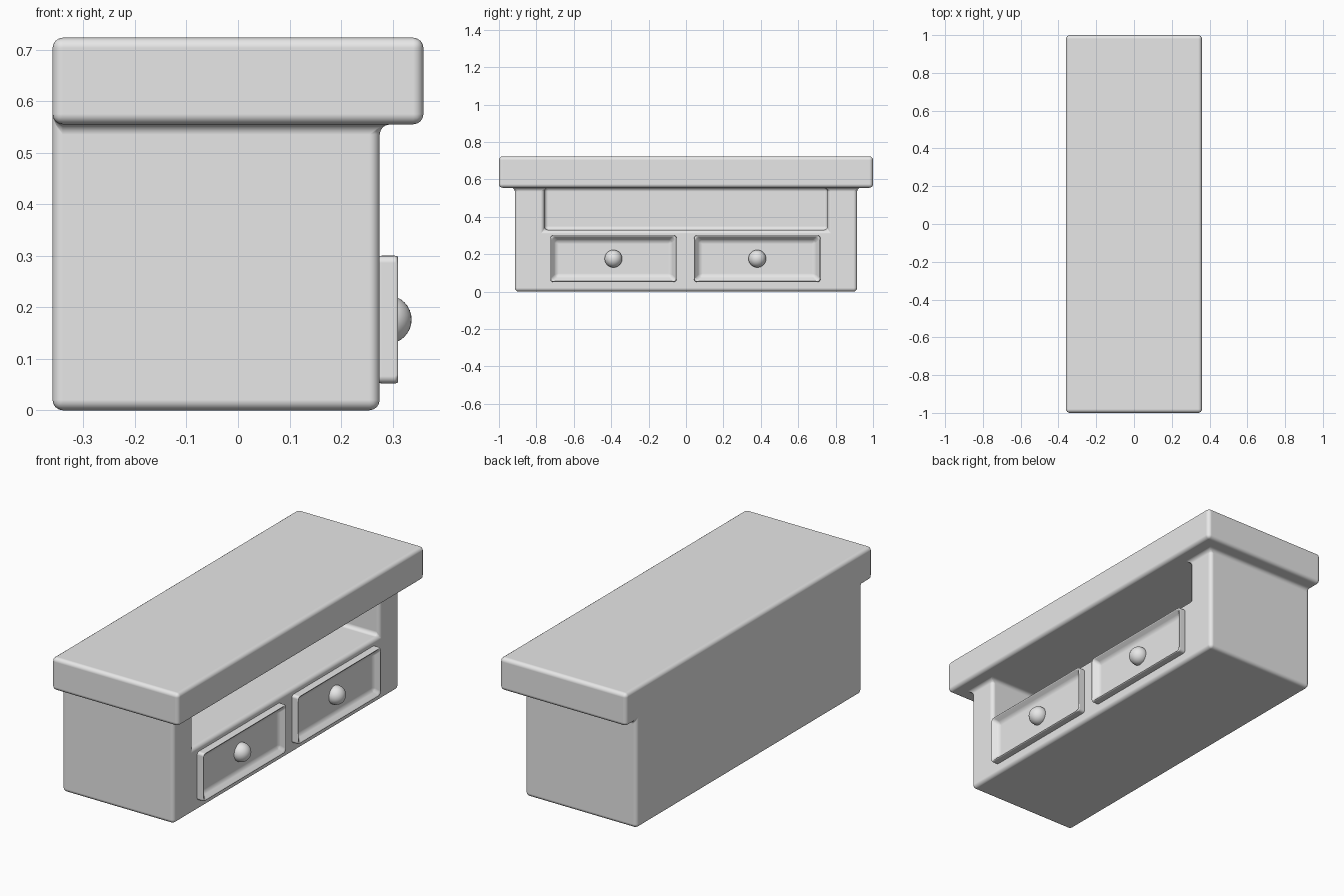
import bpy
import bmesh

cube = bpy.data.objects.get("Cube")
if cube:
    bpy.data.objects.remove(cube, do_unlink=True)

GREY = (0.8, 0.8, 0.8, 1.0)
grey = bpy.data.materials.new("plain_grey")
grey.use_nodes = True
grey.diffuse_color = GREY
shader = next(n for n in grey.node_tree.nodes if n.type == 'BSDF_PRINCIPLED')
shader.inputs["Base Color"].default_value = GREY


def finish(name, bm, bevel=0.0):
    """Turn a bmesh into a smooth-shaded object with rounded edges."""
    bmesh.ops.recalc_face_normals(bm, faces=bm.faces)
    mesh = bpy.data.meshes.new(name)
    bm.to_mesh(mesh)
    bm.free()
    mesh.materials.append(grey)
    mesh.shade_smooth()
    obj = bpy.data.objects.new(name, mesh)
    bpy.context.collection.objects.link(obj)
    if bevel:
        mod = obj.modifiers.new("rounded_edges", 'BEVEL')
        mod.width = bevel
        mod.segments = 4
        mod.limit_method = 'ANGLE'
        mod.harden_normals = True
    return obj


def solid_from_cells(cuts, filled):
    """Make the outer skin of the filled cells in a block grid."""
    bm = bmesh.new()
    verts = {}

    def corner(key):
        if key not in verts:
            verts[key] = bm.verts.new([cuts[a][key[a]] for a in range(3)])
        return verts[key]

    counts = [len(c) - 1 for c in cuts]

    def is_filled(cell):
        if any(c < 0 or c >= n for c, n in zip(cell, counts)):
            return False
        return filled(*[(cuts[a][c] + cuts[a][c + 1]) / 2 for a, c in enumerate(cell)])

    cells = [(i, j, k) for i in range(counts[0])
             for j in range(counts[1]) for k in range(counts[2])]
    for cell in filter(is_filled, cells):
        for axis in range(3):
            for side in (0, 1):
                near = list(cell)
                near[axis] += 2 * side - 1
                if is_filled(near):
                    continue
                u, v = (axis + 1) % 3, (axis + 2) % 3
                ring = []
                for du, dv in ((0, 0), (1, 0), (1, 1), (0, 1)):
                    key = list(cell)
                    key[axis] += side
                    key[u] += du
                    key[v] += dv
                    ring.append(corner(tuple(key)))
                bm.faces.new(ring)
    bmesh.ops.recalc_face_normals(bm, faces=bm.faces)
    bmesh.ops.dissolve_limit(bm, angle_limit=0.02, verts=bm.verts, edges=bm.edges)
    return bm


# Cabinet body with an open niche under an overhanging slab top
BACK, NICHE_BACK, FACE, LIP = -0.36, -0.2, 0.275, 0.36
SIDE, NICHE_SIDE = 0.915, 0.757
SHELF, UNDERSIDE, TOP = 0.33, 0.555, 0.723


def cabinet(x, y, z):
    if z > UNDERSIDE:
        return True
    niche = x > NICHE_BACK and abs(y) < NICHE_SIDE and z > SHELF
    return x < FACE and abs(y) < SIDE and not niche


finish("cabinet_body", solid_from_cells(
    ((BACK, NICHE_BACK, FACE, LIP),
     (-1, -SIDE, -NICHE_SIDE, NICHE_SIDE, SIDE, 1),
     (0, SHELF, UNDERSIDE, TOP)), cabinet), 0.02)


# Drawer fronts with a raised frame, and round knobs
def drawer(side, y):
    z = 0.176
    bm = bmesh.new()
    bmesh.ops.create_cube(bm, size=1)
    bmesh.ops.scale(bm, vec=(0.053, 0.675, 0.248), verts=bm.verts)
    bmesh.ops.translate(bm, vec=(0.2915, y, z), verts=bm.verts)
    bm.normal_update()
    front = max(bm.faces, key=lambda f: f.calc_center_median().x)
    bmesh.ops.inset_region(bm, faces=[front], thickness=0.044)
    bmesh.ops.translate(bm, vec=(-0.036, 0, 0), verts=front.verts)
    finish(side + "_drawer", bm, 0.014)

    bm = bmesh.new()
    bmesh.ops.create_uvsphere(bm, u_segments=32, v_segments=16, radius=0.047)
    bmesh.ops.translate(bm, vec=(0.29, y, z), verts=bm.verts)
    finish(side + "_knob", bm)


drawer("front", -0.388)
drawer("rear", 0.381)
